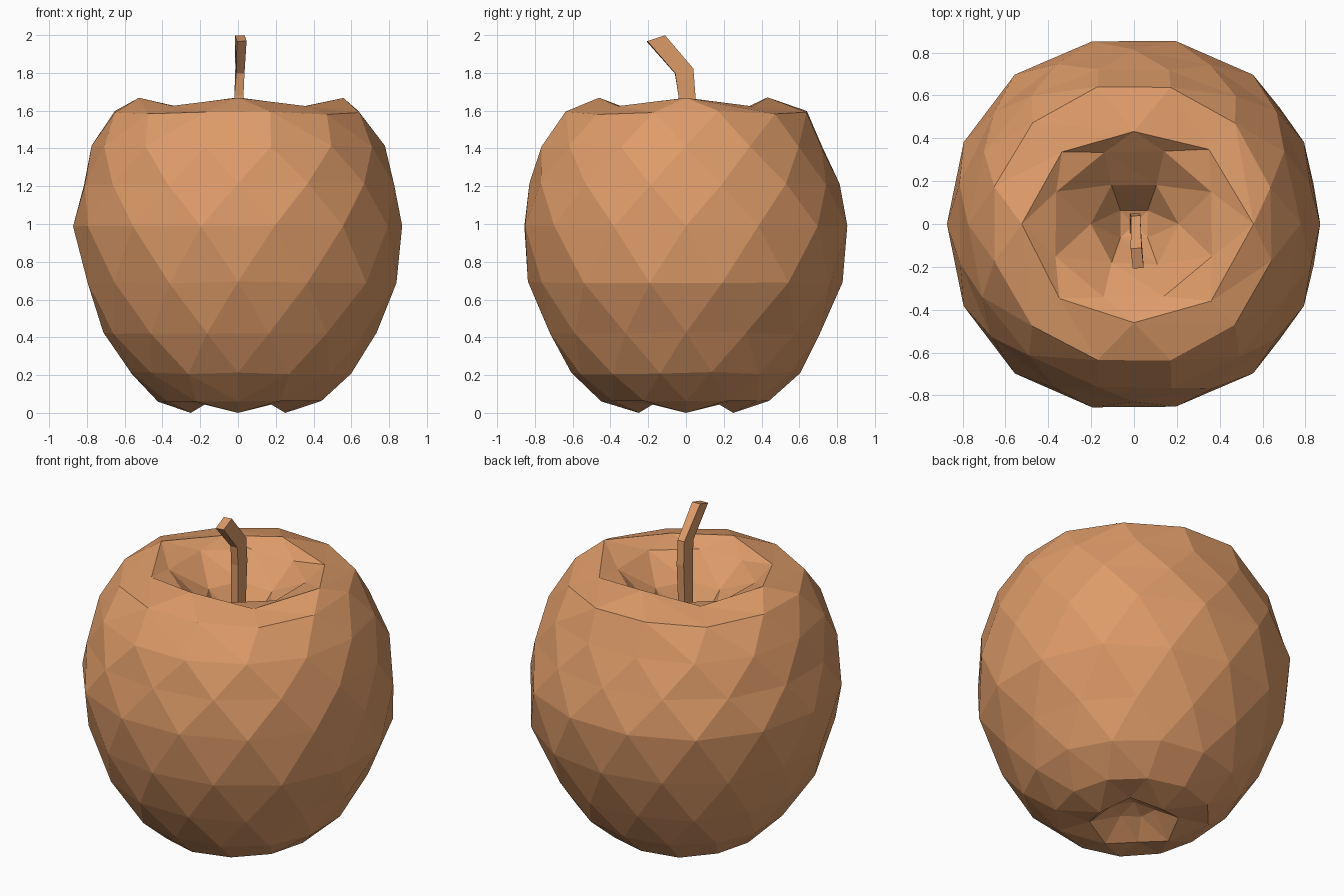
import bpy, bmesh, math, random

if "Cube" in bpy.data.objects:
    bpy.data.objects.remove(bpy.data.objects["Cube"])

random.seed(3)
TAU = math.tau

skin = bpy.data.materials.new("warm tan")
skin.diffuse_color = (0.73, 0.33, 0.14, 1)
skin.use_nodes = True
skin.node_tree.nodes["Principled BSDF"].inputs["Base Color"].default_value = skin.diffuse_color


def finish(bm, name):
    bmesh.ops.recalc_face_normals(bm, faces=bm.faces)
    me = bpy.data.meshes.new(name)
    bm.to_mesh(me)
    bm.free()
    me.materials.append(skin)
    ob = bpy.data.objects.new(name, me)
    bpy.context.collection.objects.link(ob)
    return ob


def stitch(bm, a, b):
    """Triangulate between two rings of (angle, vert) with any vertex counts."""
    i = j = 0
    na, nb = len(a), len(b)
    ang = lambda ring, k: ring[k % len(ring)][0] + TAU * (k // len(ring))
    while i < na or j < nb:
        if j >= nb or (i < na and ang(a, i + 1) <= ang(b, j + 1)):
            bm.faces.new((a[i % na][1], a[(i + 1) % na][1], b[j % nb][1]))
            i += 1
        else:
            bm.faces.new((a[i % na][1], b[(j + 1) % nb][1], b[j % nb][1]))
            j += 1


def blend(radii, t):
    """Radius at angle t from the radii toward +x, +y, -x, -y."""
    q = (t / TAU * 4) % 4
    k = int(q)
    s = math.sin((q - k) * math.pi / 2) ** 2
    return radii[k] * (1 - s) + radii[(k + 1) % 4] * s


# Fruit body: sides, radii (+x +y -x -y), height, lobe height, offset, diagonal swell, jitter
rings = [
    (6, (0.12,) * 4, 0.135, 0, 0.5, 0, 0.005),
    (8, (0.25,) * 4, 0.032, -0.022, 0, 0, 0),
    (12, (0.44, 0.44, 0.42, 0.45), 0.07, 0, 0, 0, 0.004),
    (14, (0.61, 0.60, 0.575, 0.61), 0.22, 0, 0.5, 0.015, 0.006),
    (14, (0.73, 0.72, 0.715, 0.735), 0.43, 0, 0, 0.02, 0.006),
    (14, (0.86, 0.83, 0.81, 0.835), 0.70, 0, 0.5, 0.02, 0.006),
    (14, (0.87, 0.872, 0.872, 0.872), 1.0, 0, 0, 0.022, 0.003),
    (14, (0.84, 0.81, 0.83, 0.835), 1.22, 0, 0.5, 0.022, 0.006),
    (14, (0.775, 0.735, 0.77, 0.78), 1.42, 0, 0, 0.02, 0.006),
    (12, (0.66, 0.66, 0.67, 0.66), 1.60, 0.01, 0.5, 0.01, 0.005),
    (8, (0.56, 0.43, 0.525, 0.46), 1.657, 0.022, 0, 0, 0.002),
    (8, (0.40, 0.36, 0.40, 0.36), 1.605, 0, 0.5, 0, 0.005),
    (6, (0.21,) * 4, 1.47, 0, 0, 0, 0.01),
    (4, (0.09,) * 4, 1.31, 0, 0.5, 0, 0),
]
bm = bmesh.new()
loops = []
for n, radii, z, lobe, off, swell, jit in rings:
    ring = []
    for k in range(n):
        t = TAU * (k + off) / n
        r = blend(radii, t) * (1 + swell * (1 - math.cos(4 * t)) / 2)
        r += random.uniform(-jit, jit)
        zz = z + lobe * math.cos(4 * t) + random.uniform(-jit, jit)
        ring.append((t, bm.verts.new((r * math.cos(t), r * math.sin(t), zz))))
    loops.append(ring)
for a, b in zip(loops, loops[1:]):
    stitch(bm, a, b)
# close the two dimples
for ring, z in ((loops[0], 0.17), (loops[-1], 1.29)):
    c = bm.verts.new((0, 0, z))
    for k in range(len(ring)):
        bm.faces.new((ring[k][1], ring[(k + 1) % len(ring)][1], c))
lowest = min(v.co.z for v in bm.verts)
for v in bm.verts:
    v.co.z -= lowest
finish(bm, "fruit_body")

# Stem: four-sided sections (centre x, y, z, half width, half depth, tilt, twist)
bm = bmesh.new()
path = [
    (0.0, 0.0, 1.27, 0.022, 0.035, 0.0, 0.0),
    (0.005, 0.005, 1.68, 0.024, 0.045, 0.0, 0.0),
    (0.01, -0.01, 1.81, 0.022, 0.050, 0.25, 0.1),
    (0.015, -0.16, 1.983, 0.026, 0.050, 0.32, 0.2),
]
prev = None
for x, y, z, w, d, tilt, twist in path:
    sec = []
    for sx, sy in ((-1, -1), (1, -1), (1, 1), (-1, 1)):
        u = sx * w * math.cos(twist) - sy * d * math.sin(twist) * 0.5
        v = sx * w * math.sin(twist) * 0.5 + sy * d * math.cos(twist)
        sec.append(bm.verts.new((x + u, y + v * math.cos(tilt), z + v * math.sin(tilt))))
    if prev:
        for k in range(4):
            bm.faces.new((prev[k], prev[(k + 1) % 4], sec[(k + 1) % 4], sec[k]))
    else:
        bm.faces.new(sec)
    prev = sec
bm.faces.new(prev)
bmesh.ops.triangulate(bm, faces=bm.faces)
finish(bm, "stem")
